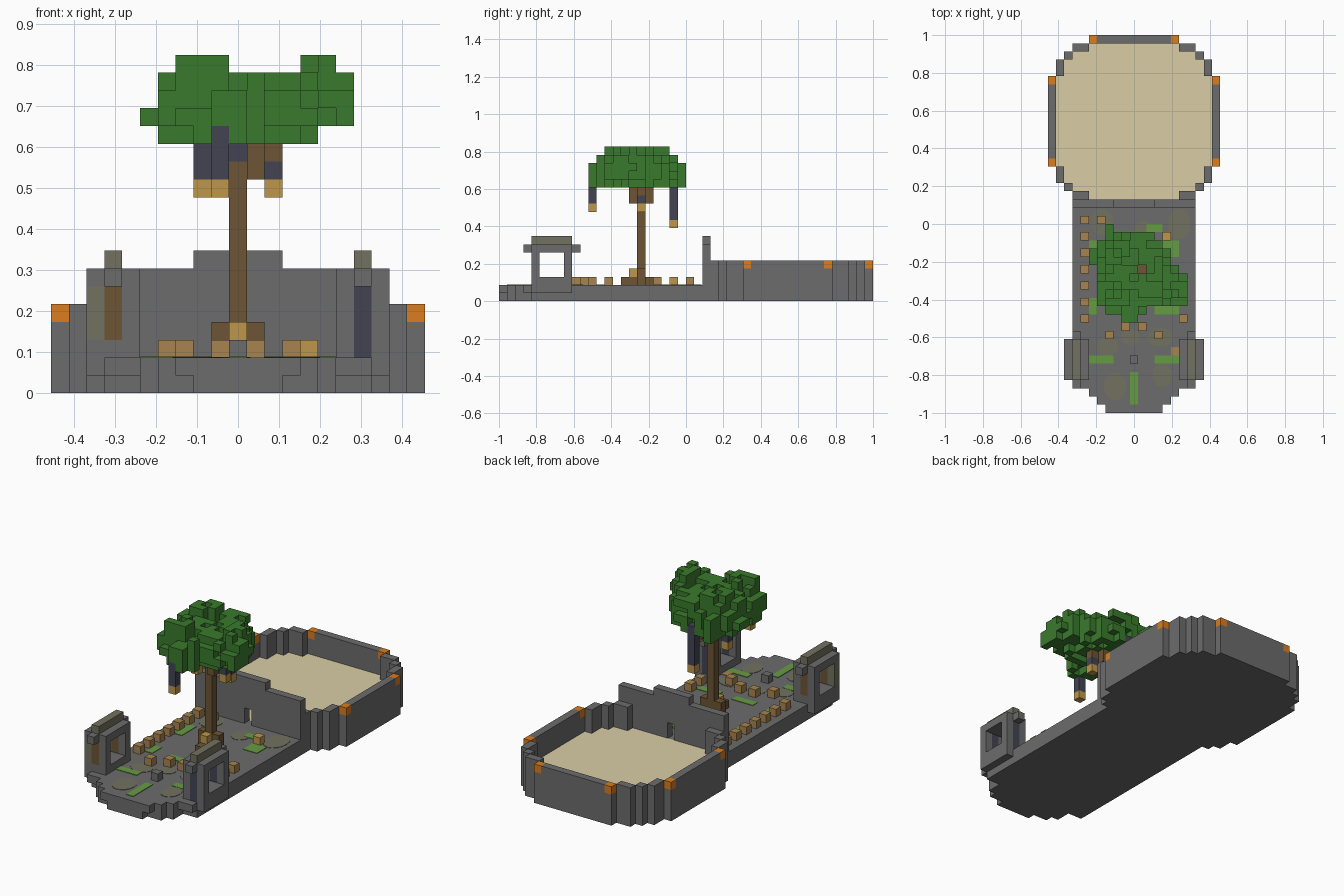
import bpy, bmesh, random
from mathutils import Vector, Matrix

random.seed(11)
if "Cube" in bpy.data.objects:
    bpy.data.objects.remove(bpy.data.objects["Cube"])

U = 2 / 46                      # block size

# Colours
COLOURS = {
    "stone": (.15, .15, .15), "mossy_stone": (.165, .17, .115),
    "sand": (.7, .61, .38), "lamp_orange": (.7, .205, .014),
    "leaf_green": (.042, .195, .026), "bark_brown": (.15, .09, .036),
    "plank_tan": (.39, .23, .08), "lantern_gold": (.52, .31, .07),
    "dark_slate": (.056, .056, .088), "grass_green": (.13, .33, .055),
}
MATS = {}
for name, rgb in COLOURS.items():
    m = bpy.data.materials.new(name)
    m.use_nodes = True
    m.diffuse_color = (*rgb, 1)
    m.node_tree.nodes["Principled BSDF"].inputs["Base Color"].default_value = (*rgb, 1)
    MATS[name] = m


def finish(name, bm, colours):
    mesh = bpy.data.meshes.new(name)
    bm.to_mesh(mesh)
    bm.free()
    for c in colours:
        mesh.materials.append(MATS[c])
    ob = bpy.data.objects.new(name, mesh)
    bpy.context.collection.objects.link(ob)
    return ob


def corner(i, j, k):
    return Vector(((i - .5) * U, j * U - 1, k * U))


def blocks(name, cells):
    """Outer skin of a set of grid blocks {(i, j, k): colour}."""
    bm = bmesh.new()
    colours = sorted(set(cells.values()))
    verts = {}

    def vert(p):
        if p not in verts:
            verts[p] = bm.verts.new(corner(*p))
        return verts[p]

    for cell, colour in cells.items():
        for axis in range(3):
            a, b = (axis + 1) % 3, (axis + 2) % 3
            for side in (0, 1):
                near = list(cell)
                near[axis] += 2 * side - 1
                if tuple(near) in cells:
                    continue
                quad = []
                for da, db in ((0, 0), (1, 0), (1, 1), (0, 1)):
                    p = list(cell)
                    p[axis] += side
                    p[a] += da
                    p[b] += db
                    quad.append(vert(tuple(p)))
                f = bm.faces.new(quad if side else quad[::-1])
                f.material_index = colours.index(colour)
    return finish(name, bm, colours)


def box(i, j, k, colour):
    """Blocks over inclusive index ranges."""
    return {(x, y, z): colour for x in range(i[0], i[1] + 1)
            for y in range(j[0], j[1] + 1) for z in range(k[0], k[1] + 1)}


def plates(name, rects, colour, t=.003):
    """Thin ground plates over inclusive block ranges (i0, i1, j0, j1)."""
    bm = bmesh.new()
    for i0, i1, j0, j1 in rects:
        lo, hi = corner(i0, j0, 2), corner(i1 + 1, j1 + 1, 2)
        size = hi - lo
        mid = (lo + hi) / 2 + Vector((0, 0, t / 2))
        bmesh.ops.create_cube(bm, size=1, matrix=Matrix.Translation(mid)
                              @ Matrix.Diagonal((size.x, size.y, t, 1)))
    return finish(name, bm, [colour])


# Causeway floor with a stepped front end, lower layer set back
floor = {}
for j in range(25):
    low, high = {0: (2, 3), 1: (4, 4), 2: (5, 5), 3: (5, 7)}.get(j, (7, 7))
    floor.update(box((-low, low), (j, j), (0, 0), "stone"))
    floor.update(box((-high, high), (j, j), (1, 1), "stone"))
blocks("causeway_floor", floor)

# Round arena: outer wall, base and sunken sand level with the causeway
def reach(i):
    a = abs(i)
    return 10 if a <= 5 else 9 if a <= 7 else {8: 8, 9: 7, 10: 5}.get(a, -1)


def inside(i, d):
    return abs(d) <= reach(i)


wall, sand = {}, {}
for i in range(-10, 11):
    for d in range(-10, 11):
        if not inside(i, d):
            continue
        edge = not all(inside(i + s, d) and inside(i, d + s) for s in (-1, 1))
        j = d + 35
        wall.update(box((i, i), (j, j), (0, 4 if edge else 0), "stone"))
        if not edge:
            sand[(i, j, 1)] = "sand"
for s in (-1, 1):
    for lamp in ((5 * s, 45, 4), (10 * s, 40, 4), (10 * s, 30, 4)):
        wall[lamp] = "lamp_orange"

# Tall dividing wall with a small doorway
wall.update(box((-7, 7), (25, 25), (0, 6), "stone"))
wall.update(box((-2, 2), (25, 25), (7, 7), "stone"))
for k in (2, 3):
    del wall[(0, 25, k)]
blocks("arena_wall", wall)
blocks("arena_sand", sand)

# Pair of window frames at the front
for s, label, post in ((1, "left", "dark_slate"), (-1, "right", "bark_brown")):
    frame = {}
    for a in (6, 7, 8):
        x = (a * s, a * s)
        frame.update(box(x, (4, 8), (1 if a == 8 else 2, 6), "stone"))
        for c in box(x, (5, 7), (3, 5), "stone"):
            del frame[c]
    x = (7 * s, 7 * s)
    for j in (4, 8):
        frame.update(box(x, (j, j), (2 if s > 0 else 3, 5), post))
    if s < 0:
        frame.update(box((-8, -8), (4, 4), (3, 5), "mossy_stone"))
    frame.update(box(x, (3, 9), (6, 6), "stone"))
    frame.update(box(x, (4, 8), (7, 7), "mossy_stone"))
    blocks(label + "_window_frame", frame)

# Small blocks standing on the floor
logs = [(-4, 23), (-3, 9), (-1, 10), (1, 10), (3, 9),
        (6, 11), (6, 13)] + [(-6, j) for j in range(11, 24, 2)]
blocks("log_stools", {(i, j, 2): "plank_tan" for i, j in logs})
blocks("floor_lantern", {(4, 21, 2): "lantern_gold"})
blocks("centre_stone", {(0, 6, 2): "stone"})
plates("plank_inlay", [(5, 5, 7, 7)], "plank_tan")

# Grass strips and moss patches
plates("grass_strips", [(-5, -3, 6, 6), (3, 5, 6, 6), (0, 0, 1, 4),
                        (3, 5, 12, 12), (4, 5, 19, 20), (-5, -5, 18, 20),
                        (-5, -5, 12, 13), (-2, 0, 12, 12), (2, 3, 22, 22)],
       "grass_green")
bm = bmesh.new()
for x, y, r, stretch in ((-.17, .01, .06, 1.2), (.24, 0, .06, 1.4),
                         (-.1, -.86, .06, 1.2), (.14, -.6, .07, .7),
                         (.15, -.8, .05, 1.3), (-.14, -.65, .06, .8),
                         (.05, -.04, .05, 1.2), (-.02, -.6, .05, .8)):
    bmesh.ops.create_cone(bm, cap_ends=True, segments=16, radius1=r, radius2=r,
                          depth=.002, matrix=Matrix.Translation((x, y, 2 * U + .001))
                          @ Matrix.Diagonal((1, stretch, 1, 1)))
finish("moss_patches", bm, ["mossy_stone"])

# Tree trunk, roots and branches
trunk = box((0, 0), (17, 17), (2, 12), "bark_brown")
for i in (-1, 1):
    trunk.update(box((i, i), (17, 17), (2, 3), "bark_brown"))
trunk.update(box((0, 0), (15, 18), (2, 2), "bark_brown"))
trunk[(0, 16, 3)] = "lantern_gold"
trunk.update(box((1, 1), (16, 18), (12, 13), "bark_brown"))
trunk.update(box((2, 2), (17, 17), (13, 14), "bark_brown"))
blocks("tree_trunk", trunk)

# Hanging lanterns
lanterns = box((0, 0), (17, 17), (13, 13), "dark_slate")
for i, j, low, high in ((-1, 11, 11, 14), (-2, 17, 11, 13),
                        (2, 17, 11, 12), (0, 21, 9, 14)):
    lanterns.update(box((i, i), (j, j), (low + 1, high), "dark_slate"))
    lanterns[(i, j, low)] = "lantern_gold"
blocks("hanging_lanterns", lanterns)

# Ragged leaf crown: depth span of each column row, frayed by layer
spans = {-5: (18, 19), -4: (13, 20), -3: (12, 22), -2: (12, 21), -1: (11, 21),
         0: (11, 21), 1: (12, 21), 2: (13, 21), 3: (13, 20), 4: (13, 19),
         5: (13, 17), 6: (13, 16)}
crown = {}
for i, (front, back) in spans.items():
    for j in range(front, back + 1):
        rim = i in (-4, 5, 6) or j in (front, back)
        for k, low, high, rim_keep, keep in ((14, -4, 5, .35, .7), (15, -5, 6, .8, 1),
                                             (16, -4, 6, .7, 1), (17, -4, 6, .3, .6)):
            if low <= i <= high and random.random() < (rim_keep if rim else keep):
                crown[(i, j, k)] = "leaf_green"
for i, j, w in ((-3, 13, 2), (-3, 18, 2), (4, 14, 1), (4, 17, 1)):
    for c in box((i, i + w), (j, j + 2), (18, 18), "leaf_green"):
        if random.random() < .5:
            crown[c] = crown[(c[0], c[1], 17)] = "leaf_green"
crown.update(box((-5, -5), (18, 19), (15, 15), "leaf_green"))
crown.update(box((-4, -4), (13, 15), (15, 16), "leaf_green"))
crown.update(box((-1, 0), (11, 11), (15, 16), "leaf_green"))
crown.update(box((6, 6), (14, 15), (15, 17), "leaf_green"))
for k in range(14, 18):
    crown.pop((1, 17, k), None)
blocks("leaf_crown", crown)
